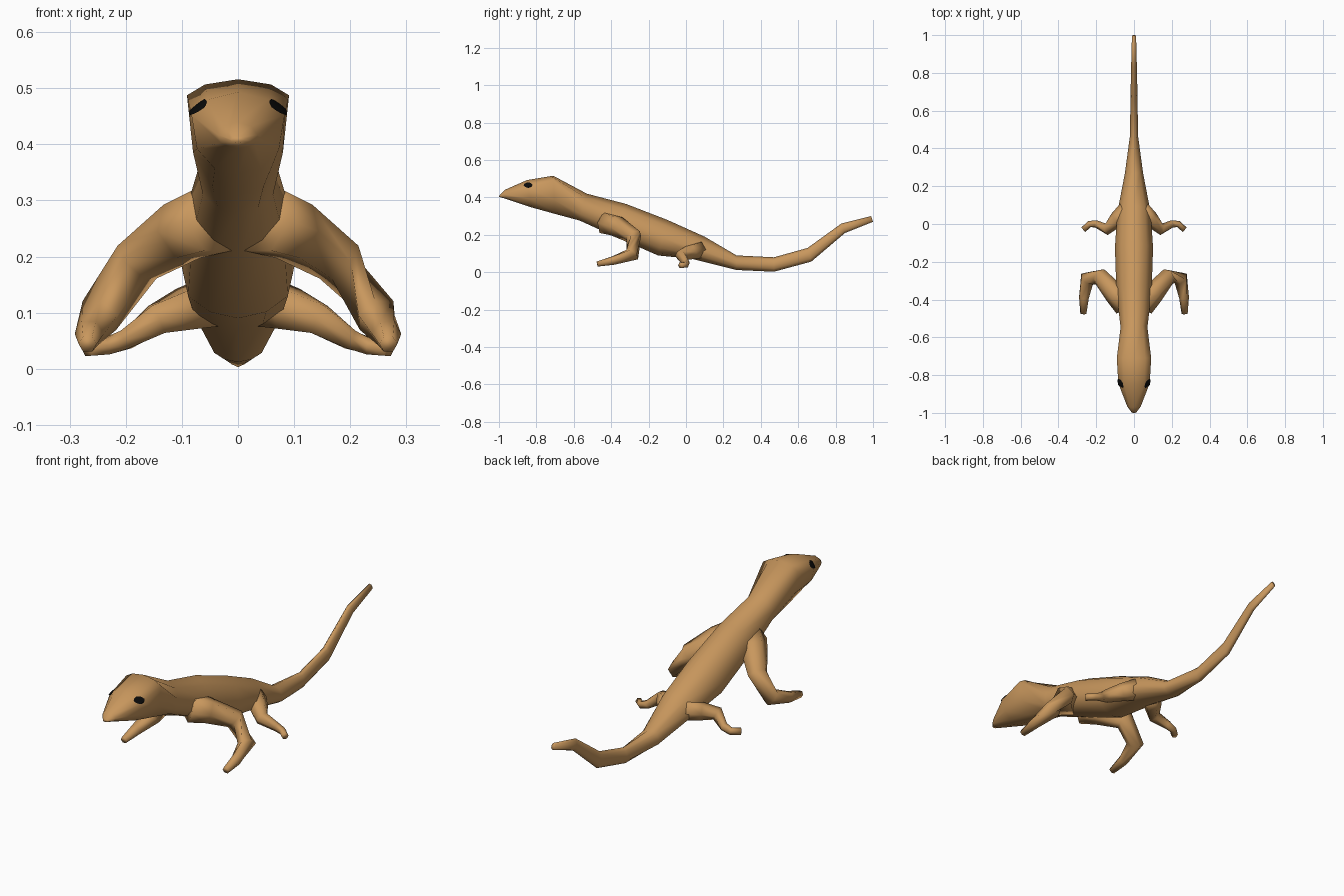
import bpy, bmesh, math
from mathutils import Vector
from mathutils.bvhtree import BVHTree

if "Cube" in bpy.data.objects:
    bpy.data.objects.remove(bpy.data.objects["Cube"], do_unlink=True)


def material(name, rgb):
    m = bpy.data.materials.new(name)
    m.use_nodes = True
    m.diffuse_color = (*rgb, 1)
    m.node_tree.nodes["Principled BSDF"].inputs["Base Color"].default_value = (*rgb, 1)
    return m


skin = material("tan skin", (0.58, 0.31, 0.11))
black = material("black eye", (0.003, 0.003, 0.003))


def finish(bm, name, mat, smooth=True):
    bmesh.ops.recalc_face_normals(bm, faces=bm.faces)
    mesh = bpy.data.meshes.new(name)
    bm.to_mesh(mesh)
    mesh.materials.append(mat)
    for p in mesh.polygons:
        p.use_smooth = smooth
    ob = bpy.data.objects.new(name, mesh)
    bpy.context.collection.objects.link(ob)
    return ob


def loft(bm, rings):
    loops = [[bm.verts.new(p) for p in ring] for ring in rings]
    n = len(loops[0])
    for a, b in zip(loops, loops[1:]):
        for i in range(n):
            j = (i + 1) % n
            bm.faces.new((a[i], a[j], b[j], b[i]))
    bm.faces.new(loops[0])
    bm.faces.new(loops[-1])


# Body, head and tail: top y, top z, bottom y, bottom z, half width, height of widest point
STATIONS = [
    (-0.995, 0.415, -1.0, 0.403, 0.012, 0.5),
    (-0.97, 0.44, -0.965, 0.393, 0.035, 0.5),
    (-0.85, 0.493, -0.83, 0.348, 0.083, 0.72),
    (-0.71, 0.516, -0.70, 0.312, 0.091, 0.86),
    (-0.53, 0.42, -0.57, 0.277, 0.071, 0.55),
    (-0.32, 0.365, -0.40, 0.20, 0.093, 0.5),
    (-0.10, 0.28, -0.15, 0.09, 0.101, 0.5),
    (0.10, 0.19, 0.03, 0.072, 0.088, 0.45),
    (0.27, 0.09, 0.27, 0.012, 0.048, 0.5),
    (0.47, 0.08, 0.47, 0.003, 0.021, 0.5),
    (0.65, 0.13, 0.67, 0.057, 0.019, 0.5),
    (0.83, 0.26, 0.85, 0.21, 0.015, 0.5),
    (0.99, 0.30, 1.0, 0.27, 0.011, 0.5),
]


def section(yt, zt, yb, zb, w, s):
    half = [(0, 1), (0.65, 0.55 + 0.45 * s + 0.12 * (1 - s)), (1, s), (0.88, 0.42 * s), (0.5, 0.06), (0, 0)]
    outline = half + [(-x, h) for x, h in half[-2:0:-1]]
    return [(x * w, yb + (yt - yb) * h, zb + (zt - zb) * h) for x, h in outline]


bm = bmesh.new()
loft(bm, [section(*s) for s in STATIONS])
body = finish(bm, "body", skin)
bm = bmesh.new()
bm.from_mesh(body.data)
surface = BVHTree.FromBMesh(bm)
bm.free()


# Legs: tapered bent tubes along joints given as x, y, z, radius
def leg(name, joints, side):
    pts = [Vector((side * x, y, z)) for x, y, z, r in joints]
    rings = []
    for i, p in enumerate(pts):
        before = (p - pts[i - 1]).normalized() if i else Vector()
        after = (pts[i + 1] - p).normalized() if i < len(pts) - 1 else Vector()
        rot = (before + after).to_track_quat('Z', 'Y')
        r = joints[i][3]
        rings.append([p + rot @ Vector((r * math.cos(a), r * math.sin(a), 0))
                      for a in (k * math.tau / 6 for k in range(6))])
    bm = bmesh.new()
    loft(bm, rings)
    finish(bm, name, skin)


FRONT = [(0.045, -0.43, 0.265, 0.065), (0.10, -0.37, 0.245, 0.058), (0.18, -0.28, 0.19, 0.046),
         (0.247, -0.287, 0.095, 0.04), (0.265, -0.39, 0.062, 0.026), (0.268, -0.475, 0.044, 0.016)]
REAR = [(0.04, 0.07, 0.12, 0.05), (0.09, 0.025, 0.107, 0.042), (0.145, -0.028, 0.088, 0.031),
        (0.20, 0.0, 0.052, 0.02), (0.235, 0.0, 0.04, 0.017), (0.268, -0.03, 0.037, 0.016)]


# Eyes: small patches laid on the side of the head
def eye(name, side):
    bm = bmesh.new()
    bmesh.ops.create_grid(bm, x_segments=6, y_segments=6, size=1)
    for v in bm.verts:
        u, t = v.co.x, v.co.y
        k = 1 - 0.35 * abs(u * t)
        start = Vector((side, -0.843 + 0.024 * u * k, 0.464 + 0.015 * t * k))
        hit, normal, _, _ = surface.ray_cast(start, Vector((-side, 0, 0)))
        v.co = hit + Vector((side * 0.003, -0.001, 0.002))
    finish(bm, name, black, False)


for side, label in ((1, "left"), (-1, "right")):
    leg("front_leg_" + label, FRONT, side)
    leg("rear_leg_" + label, REAR, side)
    eye("eye_" + label, side)
